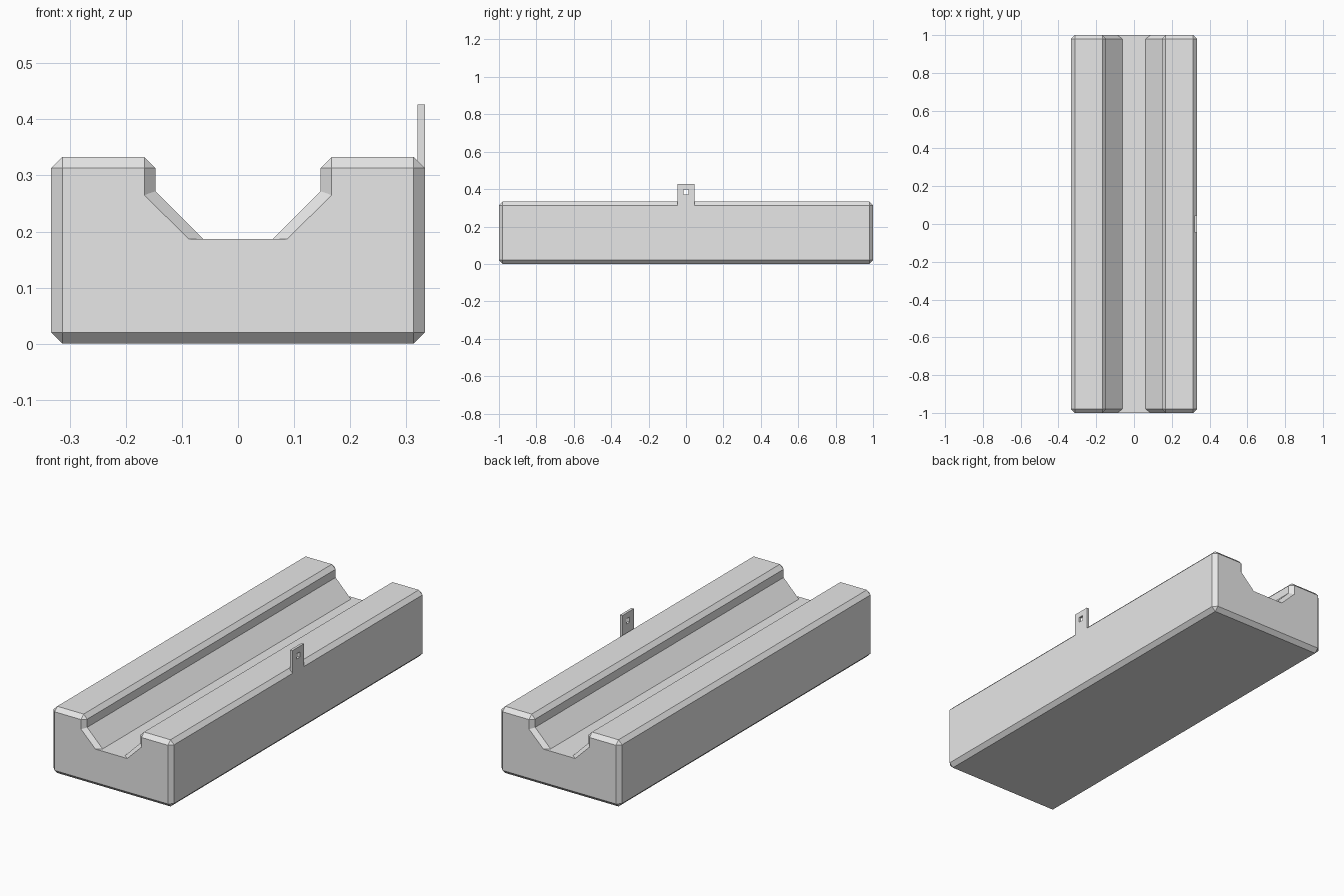
import bpy, bmesh

cube = bpy.data.objects.get("Cube")
if cube:
    bpy.data.objects.remove(cube, do_unlink=True)

# Single grey material
grey = bpy.data.materials.new("light_grey")
grey.use_nodes = True
colour = (0.8, 0.8, 0.8, 1)
grey.diffuse_color = colour
grey.node_tree.nodes["Principled BSDF"].inputs["Base Color"].default_value = colour

HALF_W, HALF_L, HEIGHT, BEVEL = 0.333, 1.0, 0.333, 0.02
FLOOR = 0.187


def make_object(name, bm):
    bmesh.ops.recalc_face_normals(bm, faces=bm.faces)
    mesh = bpy.data.meshes.new(name)
    bm.to_mesh(mesh)
    bm.free()
    mesh.materials.append(grey)
    obj = bpy.data.objects.new(name, mesh)
    bpy.context.collection.objects.link(obj)
    return obj


def mirrored(half):
    return half + [(-x, z) for x, z in reversed(half)]


# Block with a trough: full cross-section, and the smaller one at the end faces
side, top = HALF_W - BEVEL, HEIGHT - BEVEL
body = mirrored([
    (side, 0), (HALF_W, BEVEL), (HALF_W, top), (side, HEIGHT),
    (0.167, HEIGHT), (0.147, top), (0.147, 0.272), (0.062, FLOOR)])
end = mirrored([
    (side, BEVEL), (side, BEVEL), (side, top), (side, top),
    (0.167, top), (0.167, top), (0.167, 0.265), (0.088, FLOOR)])

bm = bmesh.new()
sections = [(end, -HALF_L), (body, BEVEL - HALF_L), (body, HALF_L - BEVEL), (end, HALF_L)]
rings = [[bm.verts.new((x, y, z)) for x, z in pts] for pts, y in sections]
count = len(body)
for a, b in zip(rings, rings[1:]):
    for i in range(count):
        j = (i + 1) % count
        bm.faces.new((a[i], a[j], b[j], b[i]))
bm.faces.new(rings[0])
bm.faces.new(rings[-1])
bmesh.ops.remove_doubles(bm, verts=bm.verts, dist=0.0005)
make_object("trough_block", bm)

# Upright tab with a square hole, flush with the left side
INNER, OUTER = 0.32, HALF_W


def square_loop(bm, x, half_y, low, high):
    corners = [(-half_y, low), (half_y, low), (half_y, high), (-half_y, high)]
    return [bm.verts.new((x, y, z)) for y, z in corners]


bm = bmesh.new()
loops = []
for x in (INNER, OUTER):
    loops.append((square_loop(bm, x, 0.045, top, 0.427),
                  square_loop(bm, x, 0.013, 0.372, 0.398)))
(rim_a, hole_a), (rim_b, hole_b) = loops
for a, b in ((rim_a, hole_a), (rim_b, hole_b), (rim_a, rim_b), (hole_a, hole_b)):
    for i in range(4):
        j = (i + 1) % 4
        bm.faces.new((a[i], a[j], b[j], b[i]))
make_object("side_tab", bm)
